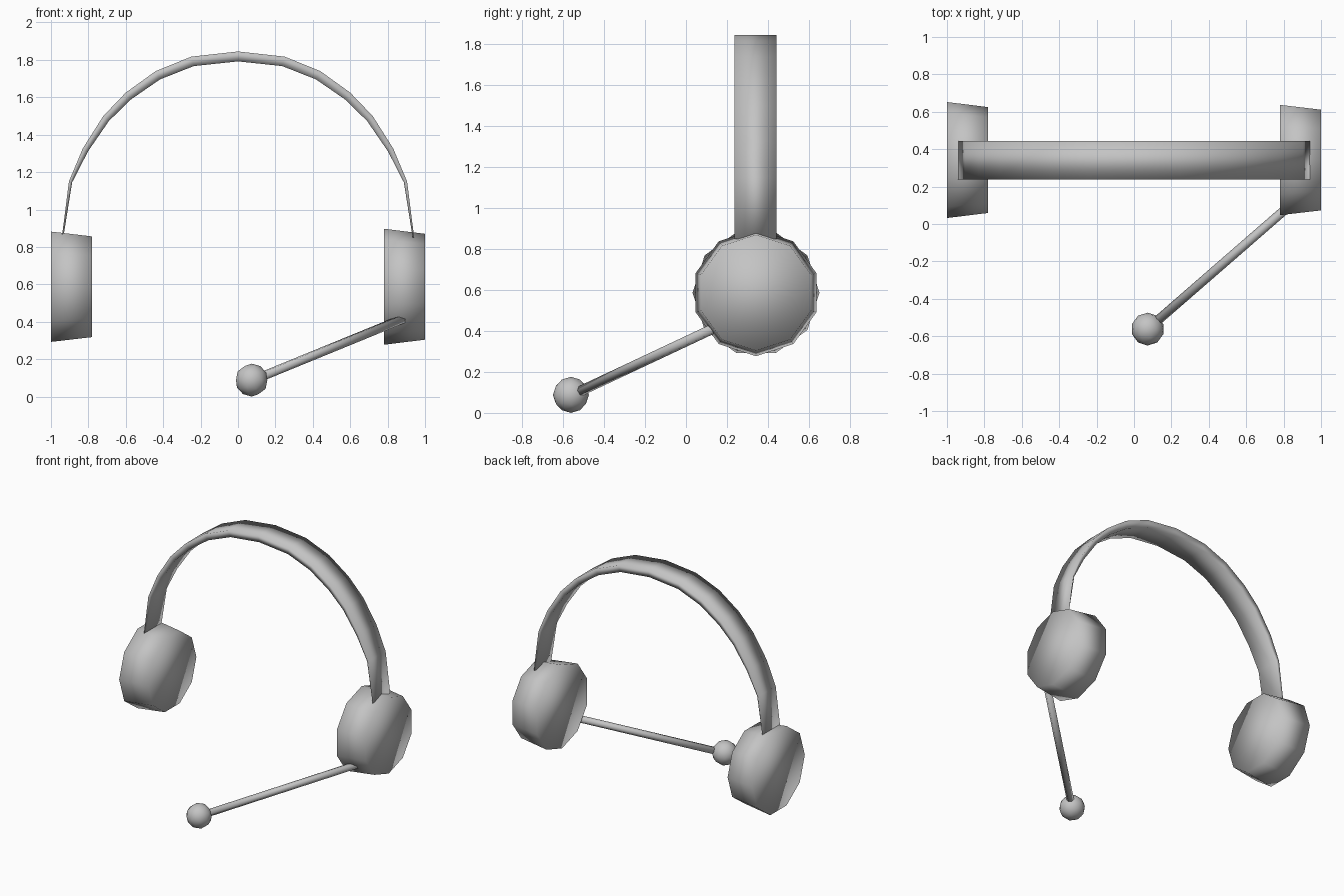
import bpy, bmesh, math
from mathutils import Vector

if "Cube" in bpy.data.objects:
    bpy.data.objects.remove(bpy.data.objects["Cube"])

grey = bpy.data.materials.new("grey")
grey.diffuse_color = (0.55, 0.55, 0.55, 1)
grey.use_nodes = True
grey.node_tree.nodes["Principled BSDF"].inputs["Base Color"].default_value = grey.diffuse_color


def finish(name, bm):
    bmesh.ops.recalc_face_normals(bm, faces=bm.faces)
    mesh = bpy.data.meshes.new(name)
    bm.to_mesh(mesh)
    bm.free()
    mesh.materials.append(grey)
    for p in mesh.polygons:
        p.use_smooth = True
    obj = bpy.data.objects.new(name, mesh)
    bpy.context.collection.objects.link(obj)
    return obj


def loft(name, rings):
    """Skin a list of closed rings and cap both ends."""
    bm = bmesh.new()
    vs = [[bm.verts.new(p) for p in ring] for ring in rings]
    n = len(vs[0])
    for a, b in zip(vs, vs[1:]):
        for i in range(n):
            j = (i + 1) % n
            bm.faces.new((a[i], a[j], b[j], b[i]))
    bm.faces.new(vs[0])
    bm.faces.new(vs[-1])
    return finish(name, bm)


# Ear cups: ten-sided drums, both narrowing towards +x
def ear_ring(x, r, turn):
    return [(x, 0.342 + r * math.cos(turn + i * math.tau / 10),
             0.587 + r * math.sin(turn + i * math.tau / 10)) for i in range(10)]


for name, x, turn in (("left_ear_cup", -1.0, 0), ("right_ear_cup", 0.78, math.pi / 2)):
    loft(name, [ear_ring(x, 0.31, turn), ear_ring(x + 0.22, 0.283, turn)])

# Headband: arched strip, thick at the crown and thin at the ends
half = [(0, 1.845, 0.053), (0.25, 1.817, 0.052), (0.44, 1.74, 0.05),
        (0.60, 1.625, 0.046), (0.72, 1.50, 0.04), (0.83, 1.326, 0.032),
        (0.904, 1.15, 0.018), (0.942, 0.85, 0.008)]
path = [(-x, z, t) for x, z, t in reversed(half[1:])] + half
rings = []
for x, z, t in path:
    d = Vector((x, z - 0.88)).normalized()
    xi, zi = x - d.x * t, z - d.y * t
    rings.append([(x, 0.237, z), (x, 0.443, z), (xi, 0.43, zi), (xi, 0.25, zi)])
loft("headband", rings)

# Microphone boom: thin hexagonal rod
a, b = Vector((0.11, -0.53, 0.10)), Vector((0.88, 0.14, 0.415))
side = (b - a).cross(Vector((0, 0, 1))).normalized()
up = side.cross((b - a).normalized())
loft("microphone_boom", [[c + 0.025 * (side * math.cos(i * math.tau / 6)
                                       + up * math.sin(i * math.tau / 6))
                          for i in range(6)] for c in (a, b)])

# Microphone tip: faceted ball
bm = bmesh.new()
bmesh.ops.create_icosphere(bm, subdivisions=2, radius=0.088)
ball = finish("microphone_tip", bm)
ball.location = (0.073, -0.562, 0.088)
